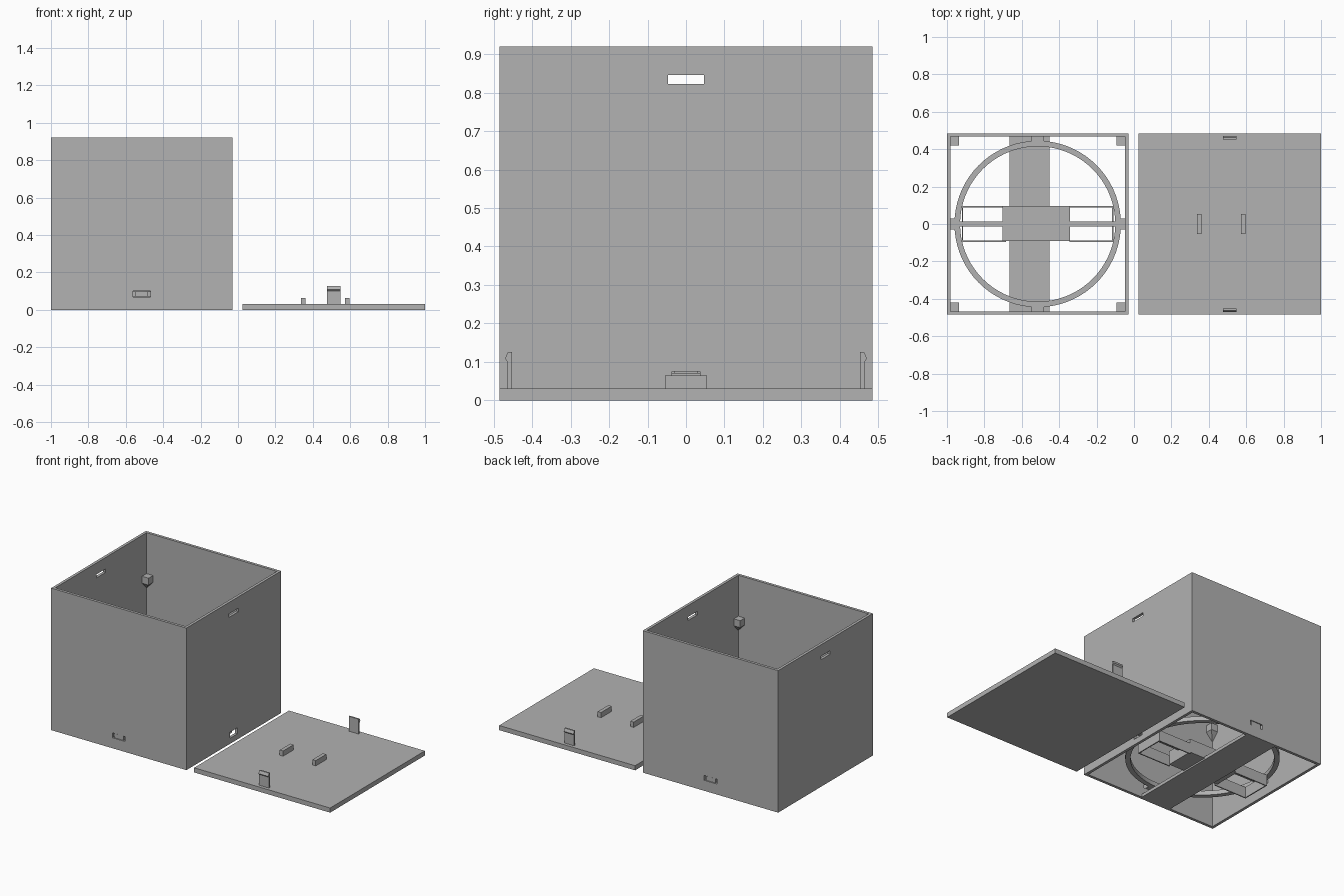
import bpy, bmesh, math

if "Cube" in bpy.data.objects:
    bpy.data.objects.remove(bpy.data.objects["Cube"])

grey = bpy.data.materials.new("plain grey")
grey.diffuse_color = (0.445, 0.445, 0.445, 1)
grey.use_nodes = True
grey.node_tree.nodes["Principled BSDF"].inputs["Base Color"].default_value = grey.diffuse_color
CX, HALF, WALL = -0.515, 0.485, 0.018


def mesh_object(name, bm):
    bmesh.ops.recalc_face_normals(bm, faces=bm.faces)
    me = bpy.data.meshes.new(name)
    bm.to_mesh(me)
    bm.free()
    ob = bpy.data.objects.new(name, me)
    bpy.context.collection.objects.link(ob)
    me.materials.append(grey)
    return ob


def prism(name, pts, direction):
    """Extrude a planar outline along a direction."""
    bm = bmesh.new()
    face = bm.faces.new([bm.verts.new(p) for p in pts])
    out = bmesh.ops.extrude_face_region(bm, geom=[face])
    moved = [v for v in out["geom"] if isinstance(v, bmesh.types.BMVert)]
    bmesh.ops.translate(bm, verts=moved, vec=direction)
    return mesh_object(name, bm)


def box(name, x0, x1, y0, y1, z0, z1):
    pts = [(x0, y0, z0), (x1, y0, z0), (x1, y1, z0), (x0, y1, z0)]
    return prism(name, pts, (0, 0, z1 - z0))


def cut(target, cutter):
    cutter.hide_render = True
    cutter.hide_viewport = True
    mod = target.modifiers.new("cut", "BOOLEAN")
    mod.operation = "DIFFERENCE"
    mod.solver = "EXACT"
    mod.object = cutter


# Open square tube with slots in the walls
case = box("case", -1, -0.03, -HALF, HALF, 0, 0.92)
inner = HALF - WALL
cut(case, box("cavity_cutter", CX - inner, CX + inner, -inner, inner, -0.1, 1))
cut(case, box("side_slot_cutter", -1.1, 0.1, -0.047, 0.047, 0.823, 0.846))
cut(case, box("tab_slot_cutter", CX - 0.046, CX + 0.046, -0.6, 0.6, 0.068, 0.1))
cut(case, box("cable_hole_cutter", -0.1, 0.1, -0.037, 0.037, 0.036, 0.075))

# Corner blocks with tapered undersides
for sx in (-1, 1):
    for sy in (-1, 1):
        x, y, s = CX + sx * (inner + 0.002), sy * (inner + 0.002), 0.048
        box("corner_block", *sorted((x, x - sx * s)), *sorted((y, y - sy * s)), 0.61, 0.655)
        bm = bmesh.new()
        top = [bm.verts.new((x - sx * s * i, y - sy * s * j, 0.61))
               for i, j in ((0, 0), (1, 0), (1, 1), (0, 1))]
        tip = bm.verts.new((x, y, 0.56))
        bm.faces.new(top)
        for i in range(4):
            bm.faces.new((top[i], top[(i + 1) % 4], tip))
        mesh_object("corner_block_taper", bm)

# Retaining ring with four tabs
bm = bmesh.new()
N = 72
loops = []
for r, z in ((0.445, 0.07), (0.445, 0.098), (0.415, 0.098), (0.415, 0.07)):
    loops.append([bm.verts.new((CX + r * math.cos(2 * math.pi * i / N),
                                r * math.sin(2 * math.pi * i / N), z)) for i in range(N)])
for k in range(4):
    a, b = loops[k], loops[(k + 1) % 4]
    for i in range(N):
        j = (i + 1) % N
        bm.faces.new((a[i], a[j], b[j], b[i]))
ring = mesh_object("ring", bm)
bpy.context.view_layer.objects.active = ring
ring.select_set(True)
bpy.ops.object.shade_smooth_by_angle(angle=math.radians(30))
for s in (-1, 1):
    box("ring_tab", CX - 0.033, CX + 0.033, *sorted((s * 0.438, s * 0.482)), 0.07, 0.098)
    box("ring_side_tab", *sorted((CX + s * 0.438, CX + s * 0.468)), -0.03, 0.03, 0.07, 0.098)

    # Bar halves and thin rectangular frames either side of the hub
    box("bar", *sorted((CX + s * 0.17, CX + s * 0.42)), -0.013, 0.013, 0.07, 0.098)
    box("frame_end", *sorted((CX + s * 0.398, CX + s * 0.405)), -0.095, 0.095, 0.0, 0.07)
    for t in (-1, 1):
        box("frame_side", *sorted((CX + s * 0.17, CX + s * 0.405)),
            *sorted((t * 0.089, t * 0.096)), 0.0, 0.07)

# Floor strip and hub
box("floor_strip", -0.665, -0.452, -0.47, 0.47, 0.0, 0.02)
box("hub", -0.702, -0.342, -0.092, 0.096, 0.01, 0.098)
prism("hub_disc", [(CX + 0.07 * math.cos(math.tau * i / 40),
                    0.07 * math.sin(math.tau * i / 40), 0.09) for i in range(40)], (0, 0, 0.015))

# Lid with two stops and two hooked clips
box("lid", 0.025, 1, -HALF, HALF, 0, 0.03)
for x in (0.349, 0.583):
    box("lid_stop", x - 0.012, x + 0.012, -0.054, 0.054, 0.028, 0.064)
profile = [(0.453, 0.028), (0.453, 0.126), (0.463, 0.126), (0.471, 0.108),
           (0.464, 0.1), (0.464, 0.028)]
for s in (-1, 1):
    prism("lid_clip", [(0.477, s * y, z) for y, z in profile], (0.07, 0, 0))
